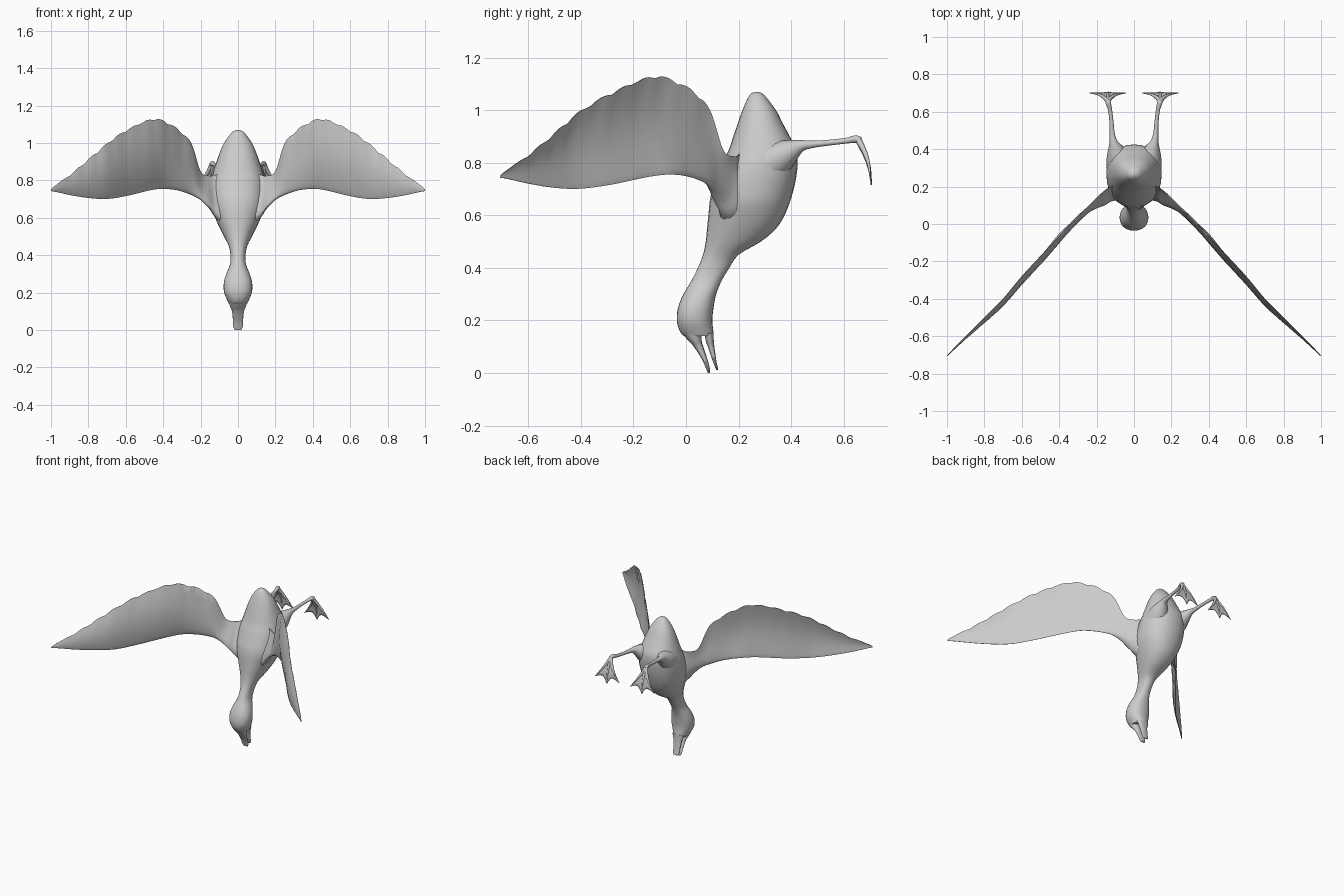
import bpy
import bmesh
import math
from mathutils import Vector

cube = bpy.data.objects.get("Cube")
if cube:
    bpy.data.objects.remove(cube, do_unlink=True)

GREY = (0.6, 0.6, 0.6, 1.0)
grey = bpy.data.materials.new("plain grey")
grey.use_nodes = True
grey.diffuse_color = GREY
grey.node_tree.nodes["Principled BSDF"].inputs["Base Color"].default_value = GREY


def smooth_rows(rows, steps):
    """Catmull-Rom interpolation through rows of numbers."""
    result = []
    last = len(rows) - 1
    for i in range(last):
        a, b, c, d = rows[max(i - 1, 0)], rows[i], rows[i + 1], rows[min(i + 2, last)]
        for k in range(steps):
            t = k / steps
            result.append([
                q + t * ((r - p) / 2 + t * ((2 * p - 5 * q + 4 * r - s) / 2
                                            + t * (3 * q - p - 3 * r + s) / 2))
                for p, q, r, s in zip(a, b, c, d)])
    result.append(list(rows[-1]))
    return result


def add_surface(name, rings, closed=True, mirror=False, thickness=None):
    """Skin a list of equal-length point rings."""
    bm = bmesh.new()
    verts = [[bm.verts.new(p) for p in ring] for ring in rings]
    count = len(rings[0])
    for lower, upper in zip(verts, verts[1:]):
        for j in range(count if closed else count - 1):
            k = (j + 1) % count
            bm.faces.new((lower[j], lower[k], upper[k], upper[j]))
    if closed:
        bm.faces.new(verts[0])
        bm.faces.new(verts[-1])
    bmesh.ops.recalc_face_normals(bm, faces=bm.faces)
    mesh = bpy.data.meshes.new(name)
    bm.to_mesh(mesh)
    bm.free()
    mesh.materials.append(grey)
    obj = bpy.data.objects.new(name, mesh)
    bpy.context.collection.objects.link(obj)
    if thickness:
        solid = obj.modifiers.new("thickness", "SOLIDIFY")
        solid.thickness = thickness
        solid.offset = 0
    if mirror:
        obj.modifiers.new("mirror", "MIRROR").use_clip = False
    bpy.ops.object.select_all(action="DESELECT")
    obj.select_set(True)
    bpy.context.view_layer.objects.active = obj
    bpy.ops.object.shade_smooth_by_angle(angle=math.radians(50))
    return obj


def soft(value, power):
    return math.copysign(abs(value) ** power, value)


def add_stack(name, rows, steps=3, sides=28, power=0.9):
    """Loft level ovals given as (height, front y, back y, half width)."""
    rings = []
    for z, front, back, half in smooth_rows(rows, steps):
        ring = []
        for j in range(sides):
            a = math.tau * j / sides
            ring.append((half * soft(math.cos(a), power),
                         (front + back) / 2 + (back - front) / 2 * soft(math.sin(a), power), z))
        rings.append(ring)
    return add_surface(name, rings)


def add_tube(name, rows, steps=4, sides=12):
    """Mirrored round tube along (x, y, z, radius) rows."""
    rows = smooth_rows(rows, steps)
    points = [Vector(r[:3]) for r in rows]
    rings = []
    for i, p in enumerate(points):
        tangent = (points[min(i + 1, len(points) - 1)] - points[max(i - 1, 0)]).normalized()
        u = tangent.cross(Vector((1, 0, 0))).normalized()
        v = tangent.cross(u)
        rings.append([p + rows[i][3] * (u * math.cos(math.tau * j / sides)
                                        + v * math.sin(math.tau * j / sides))
                      for j in range(sides)])
    return add_surface(name, rings, mirror=True)


# Tail, torso, neck and head as one upright form
add_stack("body", [
    (1.07, .262, .278, .008), (1.055, .24, .3, .035), (1.0, .215, .342, .075),
    (.95, .197, .368, .097), (.9, .18, .395, .115), (.85, .163, .42, .132),
    (.8, .14, .425, .145), (.75, .12, .42, .148), (.7, .1, .41, .146),
    (.65, .09, .395, .14), (.6, .085, .375, .122), (.55, .08, .343, .1),
    (.5, .075, .285, .075), (.45, .065, .2, .05), (.4, .045, .165, .04),
    (.35, .02, .135, .043), (.3, -.01, .115, .063), (.25, -.03, .105, .076),
    (.2, -.035, .1, .074), (.16, -.024, .104, .058), (.14, -.008, .105, .048)])

# Open bill
add_stack("upper_bill", [
    (.15, -.015, .06, .05), (.12, .012, .06, .04), (.1, .03, .066, .032),
    (.05, .062, .082, .027), (.02, .075, .09, .026), (0, .083, .091, .017)], sides=16)
add_stack("lower_bill", [
    (.15, .07, .104, .045), (.12, .076, .106, .036), (.1, .083, .108, .03),
    (.05, .1, .115, .026), (.025, .11, .12, .024), (.012, .115, .122, .015)], sides=16)

# Wing stations: x, leading y, leading z, trailing y, trailing z, thickness
WING = [
    (.06, .17, .55, .21, .85, .12), (.12, .16, .6, .2, .83, .12),
    (.155, .125, .65, .18, .825, .085), (.2, .1, .695, .14, .85, .055),
    (.25, .075, .722, .09, 1.0, .045), (.32, .015, .746, .025, 1.075, .035),
    (.4, -.055, .755, -.065, 1.122, .028), (.47, -.14, .747, -.14, 1.128, .024),
    (.6, -.29, .716, -.28, 1.07, .018), (.7, -.41, .701, -.4, 1.0, .014),
    (.8, -.51, .706, -.5, .915, .01), (.9, -.605, .722, -.6, .83, .007),
    (.97, -.675, .738, -.672, .78, .005), (1.0, -.705, .743, -.705, .752, .003)]
CHORD = (0, .02, .06, .14, .28, .45, .65, .85, 1)


def wing_ring(row):
    x, lead_y, lead_z, trail_y, trail_z, thick = row
    if x > .25:
        trail_z -= .012 * (1 - abs(math.sin(x * 42))) * min(1, (1 - x) * 6)
    front, back = [], []
    for s in CHORD:
        half = thick * 1.3 * math.sqrt(s) * (1 - s) ** 2 + .0015
        y = lead_y + (trail_y - lead_y) * s
        y -= .1 * (trail_z - lead_z) * math.sin(math.pi * s) * min(1, max(0, (x - .15) * 4))
        z = lead_z + (trail_z - lead_z) * s
        front.append((x, y - half, z))
        back.append((x, y + half, z))
    return front + back[::-1]


add_surface("wings", [wing_ring(r) for r in smooth_rows(WING, 6)], mirror=True)

# Haunches running out into thin legs
add_tube("legs", [
    (.06, .3, .79, .09), (.085, .36, .825, .065), (.1, .405, .85, .04),
    (.11, .44, .865, .022), (.116, .48, .87, .014), (.12, .54, .876, .011),
    (.128, .61, .884, .011), (.137, .645, .89, .014), (.14, .662, .885, .013)])

# Webbed feet hanging from the ankles
ANKLE = Vector((.14, .655, .888))
TIPS = [Vector((.045, .7, .742)), Vector((.14, .705, .715)), Vector((.237, .7, .742))]


def toe_point(tip, t):
    p = ANKLE.lerp(tip, t)
    p.y += .012 * math.sin(math.pi * t)
    p.x = ANKLE.x + (tip.x - ANKLE.x) * t ** 1.25
    return p


for side, tip in zip(("inner", "middle", "outer"), TIPS):
    add_tube(side + "_toes", [(*toe_point(tip, t), .011 * (1 - t) + .002)
                              for t in (0, .25, .5, .75, 1)], steps=2, sides=8)

web = []
for i in range(17):
    u = i / 8
    k = min(int(u), 1)
    edge = TIPS[k].lerp(TIPS[k + 1], u - k)
    reach = 1 - .2 * abs(math.sin(math.pi * u)) ** .8
    web.append([toe_point(edge, reach * j / 8) for j in range(9)])
add_surface("foot_webs", web, closed=False, mirror=True, thickness=.005)
